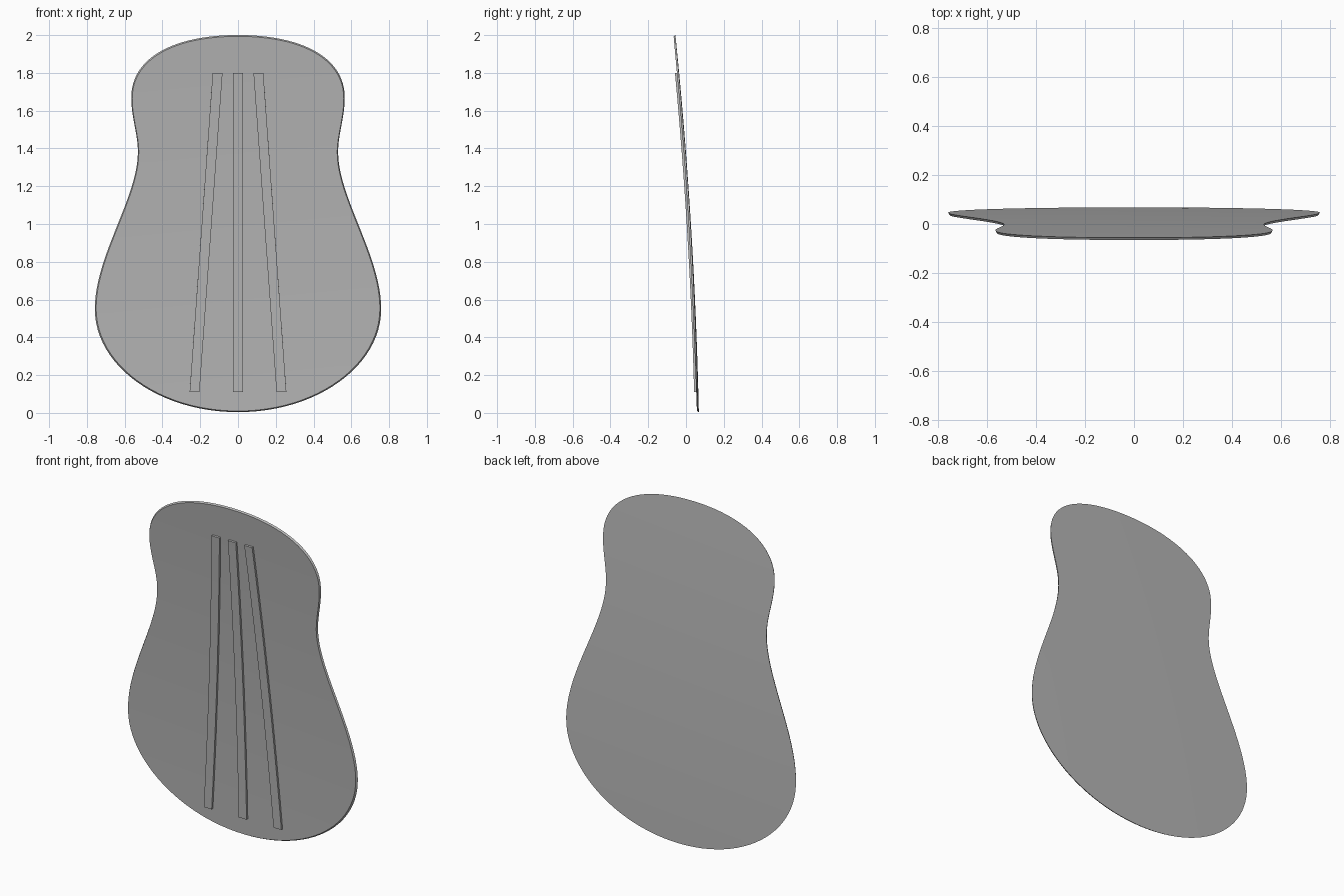
import bpy, bmesh
from mathutils import Vector
from mathutils.geometry import interpolate_bezier

if "Cube" in bpy.data.objects:
    bpy.data.objects.remove(bpy.data.objects["Cube"])

GREY = bpy.data.materials.new("dark_grey")
GREY.diffuse_color = (0.47, 0.47, 0.47, 1)
GREY.use_nodes = True
GREY.node_tree.nodes["Principled BSDF"].inputs["Base Color"].default_value = GREY.diffuse_color


def dome(x, z):
    """Depth of the gently arched, leaning plate."""
    return 0.063 - 0.022 * z - 0.02 * z * z - 0.006 * x * x


def sheet(name, rows, thickness, lift):
    """Skin rows of (x, z) points on the dome, then thicken."""
    bm = bmesh.new()
    grid = [[bm.verts.new((x, dome(x, z) - lift, z)) for x, z in row] for row in rows]
    for r0, r1 in zip(grid, grid[1:]):
        for i in range(len(r0) - 1):
            bm.faces.new((r0[i], r0[i + 1], r1[i + 1], r1[i]))
    bmesh.ops.remove_doubles(bm, verts=bm.verts, dist=1e-5)
    bmesh.ops.recalc_face_normals(bm, faces=bm.faces)
    me = bpy.data.meshes.new(name)
    bm.to_mesh(me)
    bm.free()
    me.materials.append(GREY)
    ob = bpy.data.objects.new(name, me)
    bpy.context.collection.objects.link(ob)
    mod = ob.modifiers.new("thickness", 'SOLIDIFY')
    mod.thickness = thickness
    mod.offset = 0
    bpy.ops.object.select_all(action='DESELECT')
    ob.select_set(True)
    bpy.context.view_layer.objects.active = ob
    bpy.ops.object.modifier_apply(modifier=mod.name)
    bpy.ops.object.shade_smooth_by_angle()
    return ob


# Half outline: Bezier spans through bottom, lower bout, waist, upper bout, top
spans = [((0, 0.004), (0.42, 0.004), (0.758, 0.25), (0.758, 0.55)),
         ((0.758, 0.55), (0.758, 0.83), (0.53, 1.14), (0.53, 1.38)),
         ((0.53, 1.38), (0.53, 1.48), (0.565, 1.56), (0.565, 1.67)),
         ((0.565, 1.67), (0.565, 1.88), (0.34, 2.0), (0, 2.0))]
outline = []
for s in spans:
    pts = interpolate_bezier(*[Vector((x, z, 0)) for x, z in s], 25)
    outline += pts if not outline else pts[1:]

# Waisted body plate, with the front face a little smaller than the back
COLS = 16
plate = sheet("body_plate", [[(p.x * (2 * i / COLS - 1), p.y) for i in range(COLS + 1)]
                             for p in outline], 0.010, 0)
for v in plate.data.vertices:
    x, y, z = v.co
    depth = y - dome(x, z)
    if depth < 0:
        x, z = x * 0.991, 1 + (z - 1) * 0.994
        v.co = (x, dome(x, z) + depth, z)

# Three fanned braces on the front face
for name, x0, x1 in (("brace_left", -0.23, -0.108), ("brace_centre", 0, 0),
                     ("brace_right", 0.23, 0.108)):
    rows = []
    for k in range(25):
        t = k / 24
        x = x0 + (x1 - x0) * t
        rows.append([(x - 0.026, 0.11 + 1.69 * t), (x + 0.026, 0.11 + 1.69 * t)])
    sheet(name, rows, 0.013, 0.0105)
